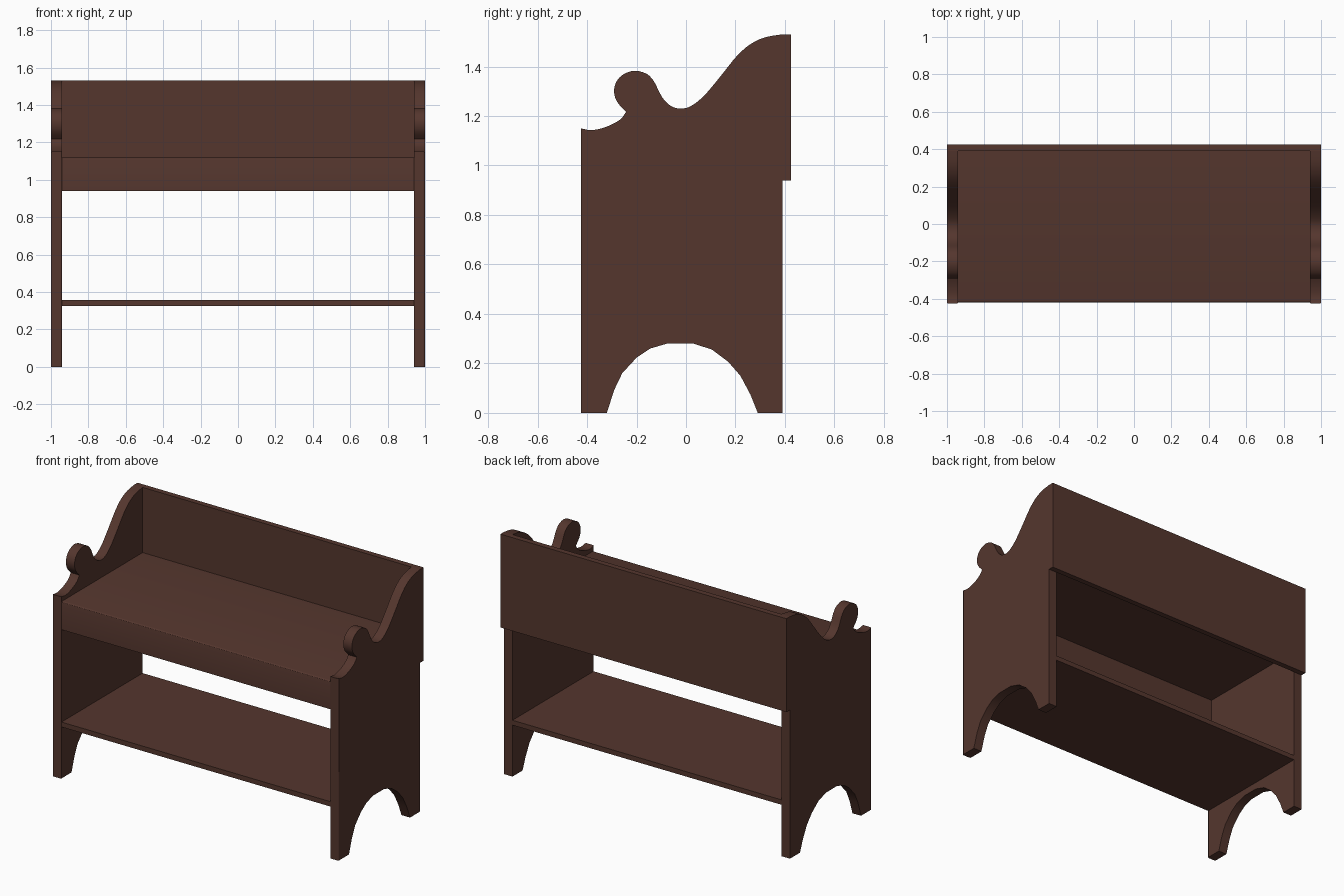
import bpy, bmesh, math
from mathutils import Vector

if "Cube" in bpy.data.objects:
    bpy.data.objects.remove(bpy.data.objects["Cube"])

wood = bpy.data.materials.new("dark brown wood")
wood.diffuse_color = (0.09, 0.037, 0.027, 1)
wood.use_nodes = True
wood.node_tree.nodes["Principled BSDF"].inputs["Base Color"].default_value = wood.diffuse_color


def extrude_profile(name, pts, x0, x1):
    """Solid made from a (y, z) outline extruded along x."""
    bm = bmesh.new()
    face = bm.faces.new([bm.verts.new((x0, y, z)) for y, z in pts])
    ext = bmesh.ops.extrude_face_region(bm, geom=[face])
    bmesh.ops.translate(bm, vec=(x1 - x0, 0, 0),
                        verts=[v for v in ext["geom"] if isinstance(v, bmesh.types.BMVert)])
    bmesh.ops.recalc_face_normals(bm, faces=bm.faces[:])
    me = bpy.data.meshes.new(name)
    bm.to_mesh(me)
    bm.free()
    me.materials.append(wood)
    ob = bpy.data.objects.new(name, me)
    bpy.context.collection.objects.link(ob)
    bpy.context.view_layer.objects.active = ob
    ob.select_set(True)
    bpy.ops.object.shade_smooth_by_angle(angle=math.radians(30))
    ob.select_set(False)
    return ob


def rect(y0, y1, z0, z1):
    return [(y0, z0), (y1, z0), (y1, z1), (y0, z1)]


def spline(pts, steps=3):
    """Catmull-Rom curve through the points."""
    p = [Vector(q) for q in [pts[0]] + pts + [pts[-1]]]
    out = []
    for a, b, c, d in zip(p, p[1:], p[2:], p[3:]):
        for i in range(steps):
            t = i / steps
            out.append(tuple(0.5 * (2 * b + (c - a) * t + (2 * a - 5 * b + 4 * c - d) * t * t
                                    + (3 * b - a - 3 * c + d) * t ** 3)))
    return out + [tuple(pts[-1])]


# Side panel outline: arm dip, round knob, sweep up to the back, foot arch
arm = spline([(-.425, 1.15), (-.38, 1.143), (-.323, 1.156), (-.267, 1.185), (-.242, 1.217)])
sweep = spline([(-.242, 1.217), (-.279, 1.258), (-.291, 1.303), (-.279, 1.343), (-.25, 1.37),
                (-.206, 1.383), (-.158, 1.37), (-.129, 1.339), (-.109, 1.299), (-.089, 1.266),
                (-.06, 1.24), (-.024, 1.23), (.016, 1.238), (.065, 1.274), (.109, 1.323),
                (.158, 1.384), (.206, 1.443), (.258, 1.489), (.319, 1.518), (.39, 1.53)])
arch = [(.29, 0), (.26, .075), (.22, .15), (.17, .207), (.105, .256), (.03, .28),
        (-.077, .28), (-.145, .26), (-.2, .223), (-.258, .16), (-.29, .093), (-.32, 0)]
outline = [(-.425, 0)] + arm + sweep[1:] + [(.39, 0)] + arch

for label, s in (("left", -1), ("right", 1)):
    ob = extrude_profile(label + "_side_panel", outline, s * 0.94, s * 1.0)
    # slightly eased front edges
    bm = bmesh.new()
    bm.from_mesh(ob.data)
    front = [e for e in bm.edges if all(v.co.y < -.424 for v in e.verts)
             and abs(e.verts[0].co.z - e.verts[1].co.z) > 1]
    bmesh.ops.bevel(bm, geom=front, offset=0.007, segments=2, profile=0.5, affect='EDGES')
    bm.to_mesh(ob.data)
    bm.free()

# Backboard across the full width
extrude_profile("backboard", rect(.39, .425, .94, 1.53), -1, 1)

# Seat with hanging front apron and rounded front edge
nose = [(-.42 + .012 * (1 - math.sin(a)), 1.118 - .012 * (1 - math.cos(a)))
        for a in (math.radians(d) for d in (0, 30, 60, 90))]
seat = [(.39, 1.085), (.39, 1.118)] + [(-.408 - .012 * math.sin(math.radians(d)),
        1.106 + .012 * math.cos(math.radians(d))) for d in (0, 30, 60, 90)]
seat += [(-.42, .94), (-.388, .94), (-.388, 1.085)]
extrude_profile("seat_and_apron", seat, -.94, .94)

# Lower shelf
extrude_profile("lower_shelf", rect(-.42, .39, .325, .356), -.94, .94)
